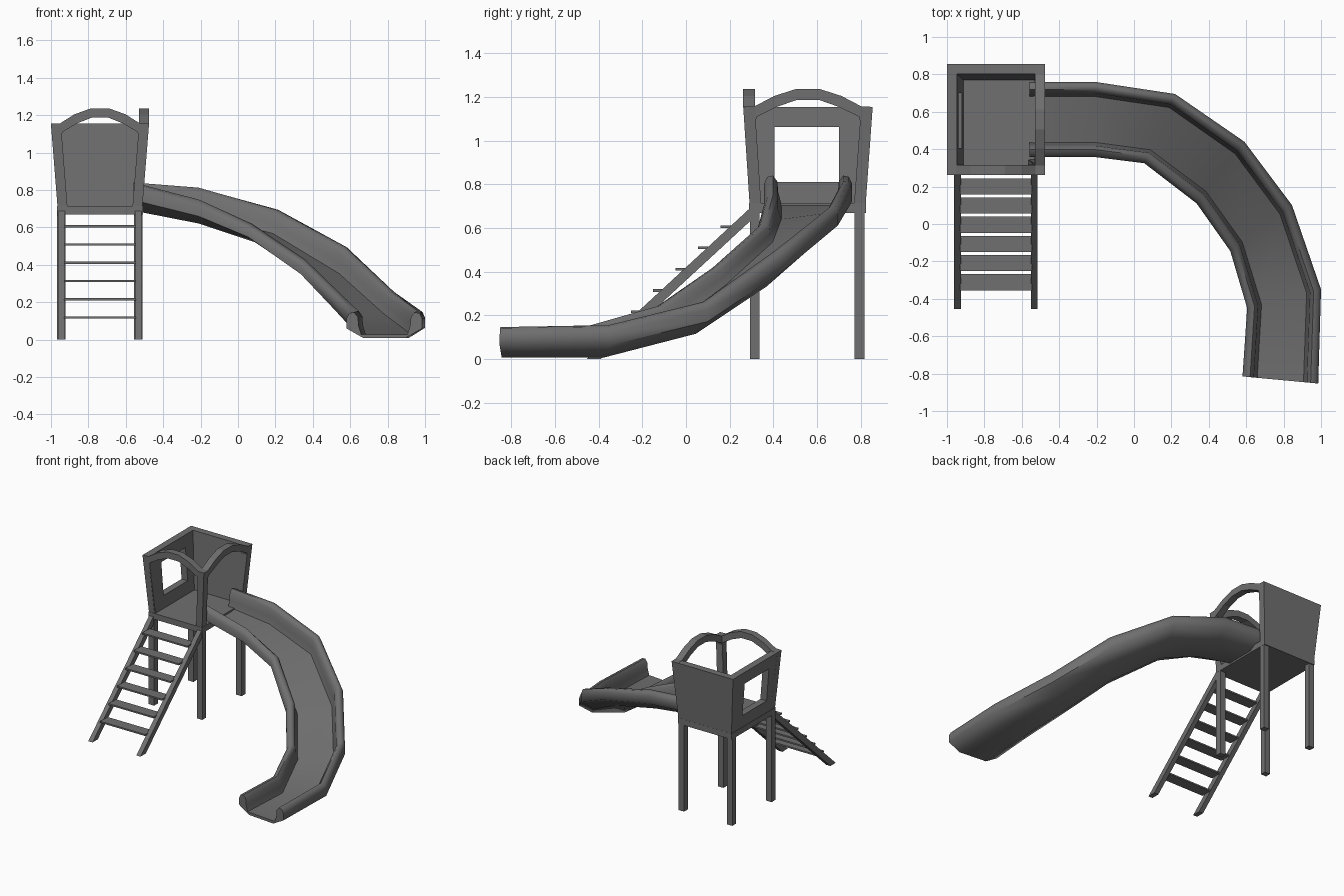
import bpy, bmesh, math
from mathutils import Vector

if "Cube" in bpy.data.objects:
    bpy.data.objects.remove(bpy.data.objects["Cube"])

Z0, Z1 = 0.712, 1.155          # wall bottom and rim height
grey = bpy.data.materials.new("dark_grey")
grey.diffuse_color = (0.16, 0.16, 0.16, 1)
grey.use_nodes = True
grey.node_tree.nodes["Principled BSDF"].inputs["Base Color"].default_value = grey.diffuse_color


def make(name, verts, faces, smooth=False):
    me = bpy.data.meshes.new(name)
    bm = bmesh.new()
    vs = [bm.verts.new(v) for v in verts]
    for f in faces:
        bm.faces.new([vs[i] for i in f])
    bmesh.ops.recalc_face_normals(bm, faces=bm.faces)
    bm.to_mesh(me)
    bm.free()
    me.materials.append(grey)
    ob = bpy.data.objects.new(name, me)
    bpy.context.collection.objects.link(ob)
    if smooth:
        bpy.ops.object.select_all(action='DESELECT')
        bpy.context.view_layer.objects.active = ob
        ob.select_set(True)
        bpy.ops.object.shade_smooth_by_angle(angle=math.radians(60))
    return ob


def loft(name, rings, smooth=False):
    """Solid through rings of equal point count, capped at both ends."""
    n = len(rings[0])
    verts = [p for r in rings for p in r]
    faces = [(i * n + j, i * n + (j + 1) % n, (i + 1) * n + (j + 1) % n, (i + 1) * n + j)
             for i in range(len(rings) - 1) for j in range(n)]
    last = (len(rings) - 1) * n
    faces += [tuple(range(n)), tuple(range(last, last + n))]
    return make(name, verts, faces, smooth)


def box(name, x0, x1, y0, y1, z0, z1):
    return loft(name, [[(x0, y0, z), (x1, y0, z), (x1, y1, z), (x0, y1, z)] for z in (z0, z1)])


def panel(name, outer, inner, axis, d0, d1, inward, closed=False):
    """Leaning slab between two (along, z) paths; d0/d1 = face position at bottom/rim."""
    def pos(a, z, depth):
        t = min(1, (z - Z0) / (Z1 - Z0))
        d = d0 + (d1 - d0) * t + inward * depth
        return (a, d, z) if axis == 'y' else (d, a, z)
    n = len(outer)
    verts = []
    for o, i in zip(outer, inner):
        verts += [pos(*o, 0), pos(*i, 0), pos(*i, 0.053), pos(*o, 0.053)]
    faces = []
    for k in range(n if closed else n - 1):
        a, b = 4 * k, 4 * ((k + 1) % n)
        faces += [(a + j, a + (j + 1) % 4, b + (j + 1) % 4, b + j) for j in range(4)]
    if not closed:
        faces += [(0, 1, 2, 3), tuple(range(4 * n - 4, 4 * n))]
    return make(name, verts, faces)


def portal(name, c, hb, ht, axis, d0, d1, inward):
    """Open doorway frame with a faceted arch on top."""
    out = [(hb, Z0), (ht, Z1), (ht - 0.05, Z1 + 0.002), (0.52 * ht, 1.205), (0.18 * ht, 1.237)]
    inn = [(hb - 0.048, Z0), (ht - 0.056, 1.09), (ht - 0.062, 1.11), (0.48 * ht, 1.155), (0.17 * ht, 1.187)]
    full = lambda p: [(c - a, z) for a, z in p] + [(c + a, z) for a, z in reversed(p)]
    return panel(name, full(out), full(inn), axis, d0, d1, inward)


# Tower legs and platform
for fx, x in (("left", -0.968), ("right", -0.556)):
    for fy, y in (("front", 0.292), ("back", 0.772)):
        box(f"{fy}_{fx}_leg", x, x + 0.046, y, y + 0.045, 0, 0.672)
box("platform", -0.968, -0.509, 0.289, 0.824, 0.67, 0.715)

# Flared walls: two arched portals, solid back, left wall with window
CX, CY = -0.738, 0.558
portal("front_arch", CX, 0.227, 0.2625, 'y', 0.291, 0.262, 1)
portal("right_arch", CY, 0.264, 0.295, 'x', -0.511, -0.4755, -1)
panel("back_wall", [(CX - 0.227, Z0), (CX - 0.2625, Z1)], [(CX + 0.227, Z0), (CX + 0.2625, Z1)],
      'y', 0.823, 0.855, -1)
panel("left_wall",
      [(CY - 0.264, Z0), (CY + 0.264, Z0), (CY + 0.295, Z1), (CY - 0.295, Z1)],
      [(0.405, 0.81), (0.70, 0.81), (0.70, 1.062), (0.405, 1.062)],
      'x', -0.965, -1.0, 1, closed=True)

# Stairs: two sloping stringers and six treads
for side, x in (("left", -0.962), ("right", -0.551)):
    prof = [(-0.455, 0), (-0.39, 0), (0.292, 0.63), (0.292, 0.69)]
    loft(f"{side}_stringer", [[(px, y, z) for y, z in prof] for px in (x, x + 0.036)])
for i in range(6):
    y, z = -0.355 + 0.1025 * i, 0.113 + 0.0975 * i
    box(f"tread_{i + 1}", -0.93, -0.545, y, y + 0.087, z, z + 0.012)

# Curved banked slide: (x, y, underside z, height scale) at inner and outer edge
stations = [((-0.56, 0.358, 0.69, 1.03), (-0.56, 0.76, 0.69, 1.03)),
            ((-0.21, 0.358, 0.61, 0.90), (-0.21, 0.76, 0.66, 1.10)),
            ((0.055, 0.325, 0.51, 0.70), (0.22, 0.695, 0.555, 1.02)),
            ((0.335, 0.11, 0.31, 0.75), (0.59, 0.44, 0.335, 1.16)),
            ((0.515, -0.145, 0.112, 0.90), (0.845, 0.10, 0.117, 1.0)),
            ((0.605, -0.45, 0.008, 1.0), (1.0, -0.35, 0.008, 1.0)),
            ((0.58, -0.815, 0.008, 0.95), (0.985, -0.853, 0.008, 0.95))]
half = [(0.55, 0), (1, 0.055), (1, 0.11), (0.93, 0.14), (0.80, 0.146),
        (0.70, 0.12), (0.68, 0.07), (0.61, 0.022)]
profile = half + [(-u, h) for u, h in reversed(half)]
rings = []
for a, b in stations:
    a, b = Vector(a), Vector(b)
    ring = []
    for u, h in profile:
        x, y, z, s = a.lerp(b, (u + 1) / 2)
        ring.append((x, y, z + h * s))
    rings.append(ring)
loft("slide", rings, smooth=True)
